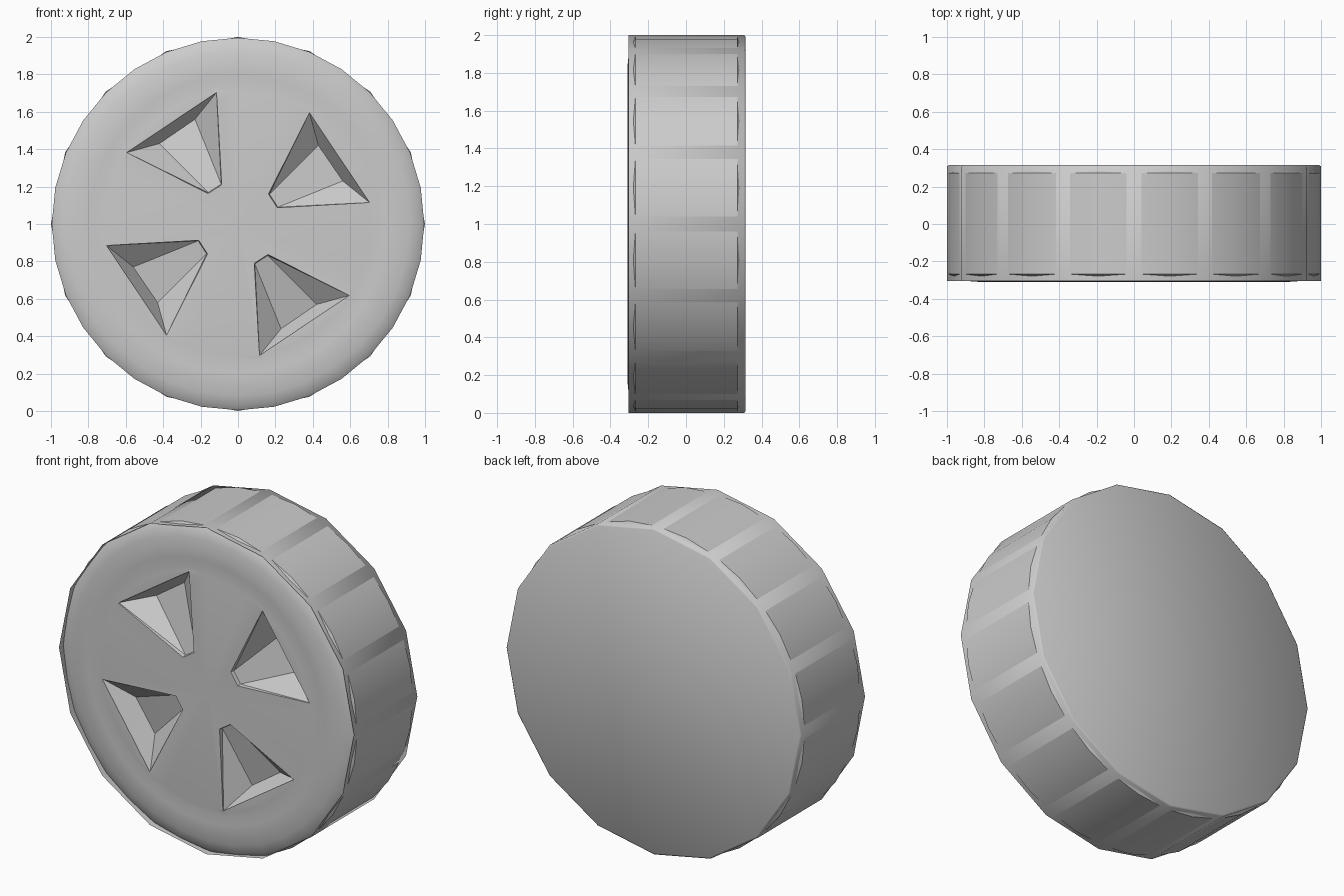
import bpy, bmesh
from math import sin, cos, pi, radians

if "Cube" in bpy.data.objects:
    bpy.data.objects.remove(bpy.data.objects["Cube"])


def make_object(name, bm):
    bmesh.ops.remove_doubles(bm, verts=bm.verts, dist=1e-5)
    bmesh.ops.recalc_face_normals(bm, faces=bm.faces)
    mesh = bpy.data.meshes.new(name)
    bm.to_mesh(mesh)
    bm.free()
    ob = bpy.data.objects.new(name, mesh)
    bpy.context.collection.objects.link(ob)
    return ob


def lathe(name, profile, sides, cap_end=False):
    """Spin (radius, y) points around the wheel axle at z = 1."""
    bm = bmesh.new()
    rings = []
    for r, y in profile:
        if r == 0:
            rings.append([bm.verts.new((0, y, 1))] * sides)
        else:
            rings.append([bm.verts.new((r * sin(2 * pi * i / sides), y,
                                        1 + r * cos(2 * pi * i / sides)))
                          for i in range(sides)])
    for a, b in zip(rings, rings[1:]):
        for i in range(sides):
            j = (i + 1) % sides
            quad = dict.fromkeys((a[i], a[j], b[j], b[i]))
            bm.faces.new(list(quad))
    if cap_end:
        bm.faces.new(rings[-1])
    return make_object(name, bm)


# Tyre and dished hub as one solid
tyre = lathe("tyre_and_hub", [
    (0, -0.300), (0.71, -0.310), (0.75, -0.305), (0.80, -0.310), (0.86, -0.308),
    (0.92, -0.300), (0.97, -0.287), (0.996, -0.268), (0.996, 0.272),
    (0.97, 0.29), (0.92, 0.298), (0, 0.30)], 32)

# Four wedge shaped pits between the spokes
bm = bmesh.new()
rim = [(0.382, 0.595), (0.703, 0.115), (0.21, 0.087), (0.163, 0.16)]
floor = [(0.43, 0.42, -0.19), (0.56, 0.23, -0.19),
         (0.213, 0.09, -0.28), (0.168, 0.16, -0.28)]
for k in range(4):
    c, s = cos(k * pi / 2), sin(k * pi / 2)
    points = [(x, y, z) for y in (-0.35, -0.304) for x, z in rim]
    points += [(x, y, z) for x, z, y in floor]
    verts = [bm.verts.new((x * c - z * s, y, 1 + x * s + z * c)) for x, y, z in points]
    bmesh.ops.convex_hull(bm, input=verts)
cutter = make_object("pit_cutter", bm)

cut = tyre.modifiers.new("pits", 'BOOLEAN')
cut.operation = 'DIFFERENCE'
cut.solver = 'EXACT'
cut.object = cutter
bpy.ops.object.select_all(action='DESELECT')
tyre.select_set(True)
bpy.context.view_layer.objects.active = tyre
bpy.ops.object.modifier_apply(modifier=cut.name)
bpy.data.objects.remove(cutter)
bpy.ops.object.shade_smooth_by_angle(angle=radians(25))

# Sixteen sided tread band, open at the front and closed at the back
tread = lathe("tread_band", [
    (1.0, -0.305), (1.0, 0.308), (0.99, 0.315)], 16, cap_end=True)
for face in tread.data.polygons:
    face.use_smooth = True
